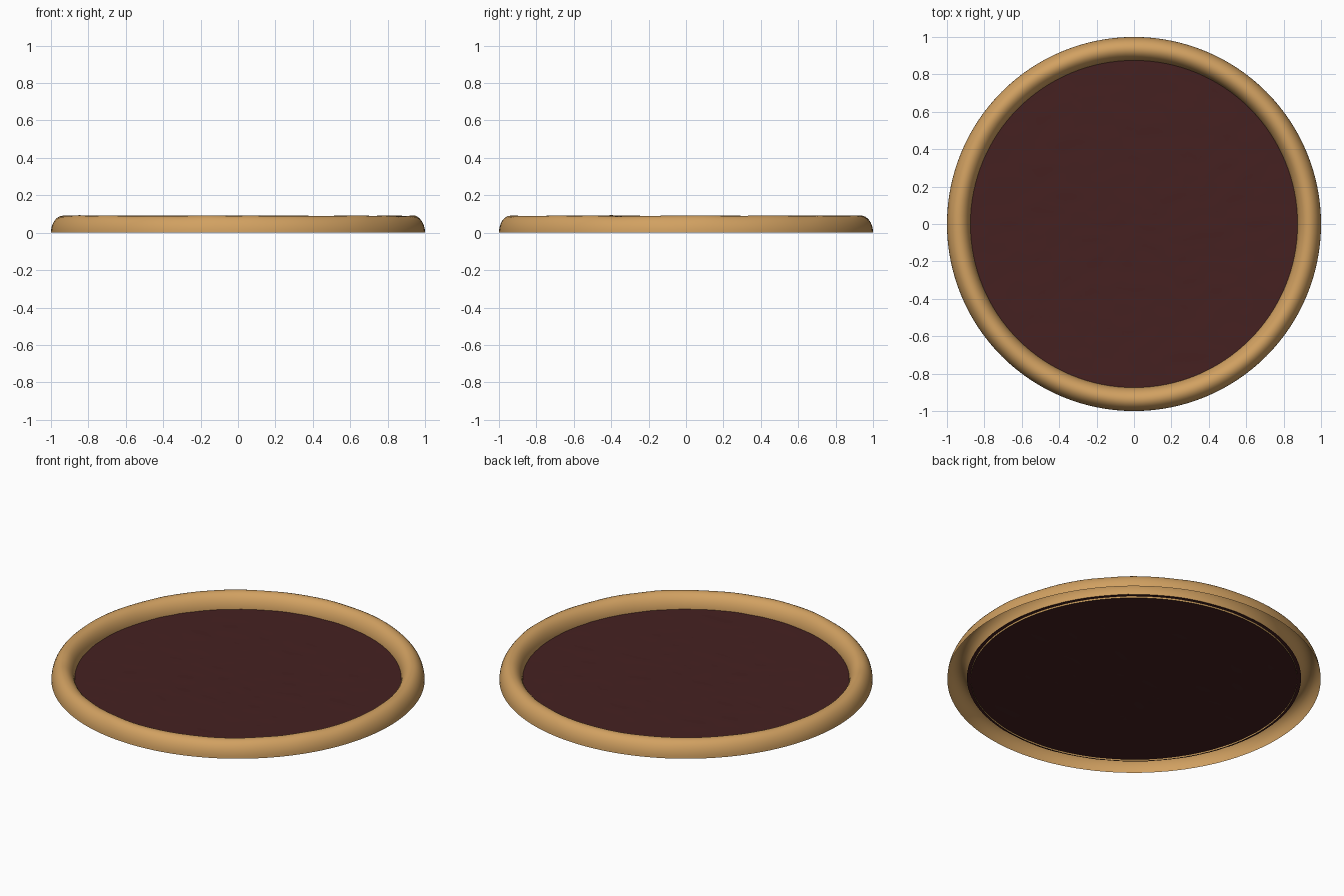
import bpy
import bmesh
from math import sin, cos, pi
from mathutils import Vector, noise

cube = bpy.data.objects.get("Cube")
if cube:
    bpy.data.objects.remove(cube)


def material(name, color):
    mat = bpy.data.materials.new(name)
    mat.use_nodes = True
    mat.diffuse_color = (*color, 1)
    bsdf = mat.node_tree.nodes["Principled BSDF"]
    bsdf.inputs["Base Color"].default_value = (*color, 1)
    bsdf.inputs["Roughness"].default_value = 0.8
    return mat


def finish(name, bm, mat):
    mesh = bpy.data.meshes.new(name)
    for face in bm.faces:
        face.smooth = True
    bm.to_mesh(mesh)
    bm.free()
    mesh.materials.append(mat)
    obj = bpy.data.objects.new(name, mesh)
    bpy.context.collection.objects.link(obj)
    return obj


def lathe(profile, steps):
    """Revolve (radius, height) points around z."""
    bm = bmesh.new()
    verts = [bm.verts.new((r, 0, z)) for r, z in profile]
    edges = [bm.edges.new(pair) for pair in zip(verts, verts[1:])]
    bmesh.ops.spin(bm, geom=verts + edges, cent=(0, 0, 0), axis=(0, 0, 1),
                   angle=2 * pi, steps=steps, use_merge=True)
    bmesh.ops.remove_doubles(bm, verts=bm.verts, dist=0.0005)
    bmesh.ops.recalc_face_normals(bm, faces=bm.faces)
    return bm


# Crust: hollow half-round ring, open underneath, with a slightly uneven top
SEGMENTS = 16
arc = [(0.937 + 0.063 * cos(pi * i / SEGMENTS), 0.091 * sin(pi * i / SEGMENTS))
       for i in range(SEGMENTS + 1)]
bm = lathe(arc, 128)
for v in bm.verts:
    v.co.z *= 1 + 0.05 * noise.noise(v.co * 6)
# The outer wall must face outwards
if sum(f.normal.z for f in bm.faces) < 0:
    bmesh.ops.reverse_faces(bm, faces=bm.faces)
finish("crust", bm, material("baked tan", (0.64, 0.355, 0.12)))

# Filling: thin sheet with faint ripples, tucked under the crust
RINGS = 28
bm = lathe([(0.895 * i / RINGS, 0.01) for i in range(RINGS + 1)], 128)
for v in bm.verts:
    v.co.z += 0.002 * noise.noise(Vector((v.co.x * 9, v.co.y * 14, 0)))
if sum(f.normal.z for f in bm.faces) < 0:
    bmesh.ops.reverse_faces(bm, faces=bm.faces)
finish("filling", bm, material("dark red sauce", (0.06, 0.015, 0.015)))
